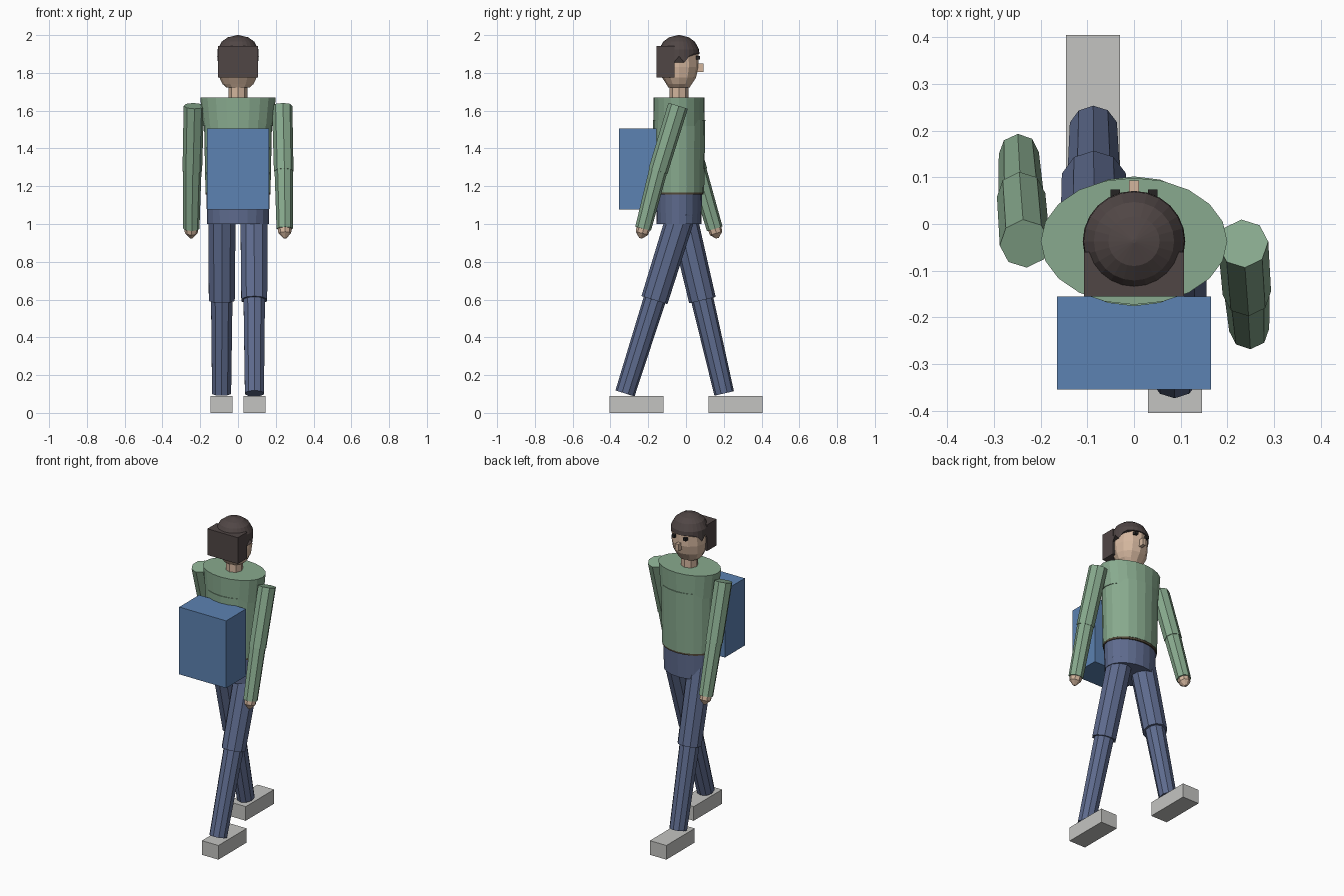
import bpy, bmesh, math
from mathutils import Vector

if "Cube" in bpy.data.objects:
    bpy.data.objects.remove(bpy.data.objects["Cube"], do_unlink=True)


def material(name, r, g, b):
    # sRGB 0-255 to linear
    lin = [((c / 255 + 0.055) / 1.055) ** 2.4 for c in (r, g, b)] + [1.0]
    m = bpy.data.materials.new(name)
    m.use_nodes = True
    m.diffuse_color = lin
    m.node_tree.nodes["Principled BSDF"].inputs["Base Color"].default_value = lin
    return m


GREEN = material("sweater_green", 136, 170, 142)
NAVY = material("trouser_navy", 94, 107, 142)
BLUE = material("bag_blue", 92, 130, 178)
SKIN = material("skin", 212, 182, 158)
HAIR = material("hair_brown", 80, 70, 69)
GREY = material("shoe_grey", 196, 196, 193)
BELT = material("belt_brown", 82, 72, 56)
BLACK = material("eye_black", 38, 36, 36)


def finish(name, bm, mat):
    bmesh.ops.recalc_face_normals(bm, faces=bm.faces)
    me = bpy.data.meshes.new(name)
    bm.to_mesh(me)
    bm.free()
    me.materials.append(mat)
    ob = bpy.data.objects.new(name, me)
    bpy.context.collection.objects.link(ob)
    return ob


def box(name, x, y, z, mat):
    bm = bmesh.new()
    bmesh.ops.create_cube(bm, size=1)
    for v in bm.verts:
        v.co = Vector([(a + b) / 2 + c * (b - a) for c, (a, b) in zip(v.co, (x, y, z))])
    return finish(name, bm, mat)


def lathe(name, rings, sides, cy, mat, hem=None):
    """Stack of elliptical rings (z, rx, ry); hem(i, vert) may shift the first ring."""
    bm = bmesh.new()
    loops = []
    for z, rx, ry in rings:
        loops.append([bm.verts.new((rx * math.cos(2 * math.pi * i / sides),
                                    cy + ry * math.sin(2 * math.pi * i / sides), z))
                      for i in range(sides)])
    for a, b in zip(loops, loops[1:]):
        for i in range(sides):
            j = (i + 1) % sides
            bm.faces.new((a[i], a[j], b[j], b[i]))
    bm.faces.new(loops[0])
    bm.faces.new(loops[-1])
    if hem:
        for i, v in enumerate(loops[0]):
            hem(i, v)
    return finish(name, bm, mat)


def limb(name, p0, p1, r0, r1, sides, mat):
    p0, p1 = Vector(p0), Vector(p1)
    bm = bmesh.new()
    bmesh.ops.create_cone(bm, cap_ends=True, segments=sides, radius1=r0, radius2=r1,
                          depth=(p1 - p0).length)
    rot = (p1 - p0).to_track_quat('Z', 'Y')
    for v in bm.verts:
        v.co = rot @ v.co + (p0 + p1) / 2
    return finish(name, bm, mat)


CY = -0.037  # body axis

# Trunk
lathe("pelvis", [(1.0, .163, .118), (1.165, .168, .122)], 20, CY, NAVY)
lathe("belt", [(1.156, .172, .130), (1.17, .172, .130)], 20, CY, BELT)
lathe("torso", [(1.168, .172, .133), (1.55, .180, .139)], 20, CY, GREEN)
lathe("shoulders", [(1.52, .184, .134), (1.67, .2, .136)], 20, CY, GREEN)
lathe("neck", [(1.65, .05, .05), (1.75, .05, .05)], 8, CY, SKIN)

# Head, hair and face
lathe("head", [(1.722, .062, .056), (1.742, .083, .068), (1.775, .098, .09), (1.83, .104, .104),
               (1.90, .102, .102), (1.95, .08, .08)], 12, CY, SKIN)


def hairline(i, v):
    # ragged at the sides, high above the face
    if v.co.y < .035:
        v.co.z -= .045 if i % 2 else .012


lathe("hair", [(1.9, .11, .108), (1.925, .108, .106), (1.965, .086, .084), (1.988, .055, .053),
               (2.0, .004, .004)], 24, CY, HAIR, hairline)
box("hair_back", (-.107, .107), (-.155, -.06), (1.775, 1.942), HAIR)
box("nose", (-.011, .011), (.05, .093), (1.805, 1.85), SKIN)
for side, s in (("right", -1), ("left", 1)):
    box(side + "_eye", (s * .04 - .01, s * .04 + .01), (.045, .074), (1.872, 1.89), BLACK)

# Backpack
box("backpack", (-.165, .165), (-.355, -.155), (1.077, 1.505), BLUE)

# Limbs in mid stride: side, sign, elbow y, wrist y, knee y, ankle y, shoe y range
stride = [("left", 1, -.148, -.227, -.167, -.323, (-.405, -.12)),
          ("right", -1, .062, .152, .087, .202, (.12, .405))]
for side, s, elbow_y, wrist_y, knee_y, ankle_y, shoe in stride:
    shoulder = Vector((s * .234, -.042, 1.625))
    elbow = Vector((s * .242, elbow_y, 1.28))
    wrist = Vector((s * .247, wrist_y, .975))
    limb(side + "_upper_arm", shoulder, elbow, .054, .052, 8, GREEN)
    limb(side + "_forearm", elbow + (elbow - wrist) * .08, wrist, .049, .043, 8, GREEN)
    # Hand: short palm ending in a blunt point
    down = (wrist - elbow).normalized()
    limb(side + "_palm", wrist - down * .01, wrist + down * .025, .037, .034, 8, SKIN)
    limb(side + "_fingers", wrist + down * .025, wrist + down * .052, .034, .008, 8, SKIN)

    hip = Vector((s * .085, -.022, 1.06))
    knee = Vector((s * .086, knee_y, .597))
    ankle = Vector((s * .087, ankle_y, .103))
    limb(side + "_thigh", hip, knee, .076, .072, 10, NAVY)
    limb(side + "_shin", knee + (knee - ankle) * .08, ankle, .06, .053, 10, NAVY)
    box(side + "_shoe", (s * .0875 - .058, s * .0875 + .058), shoe, (0, .09), GREY)
